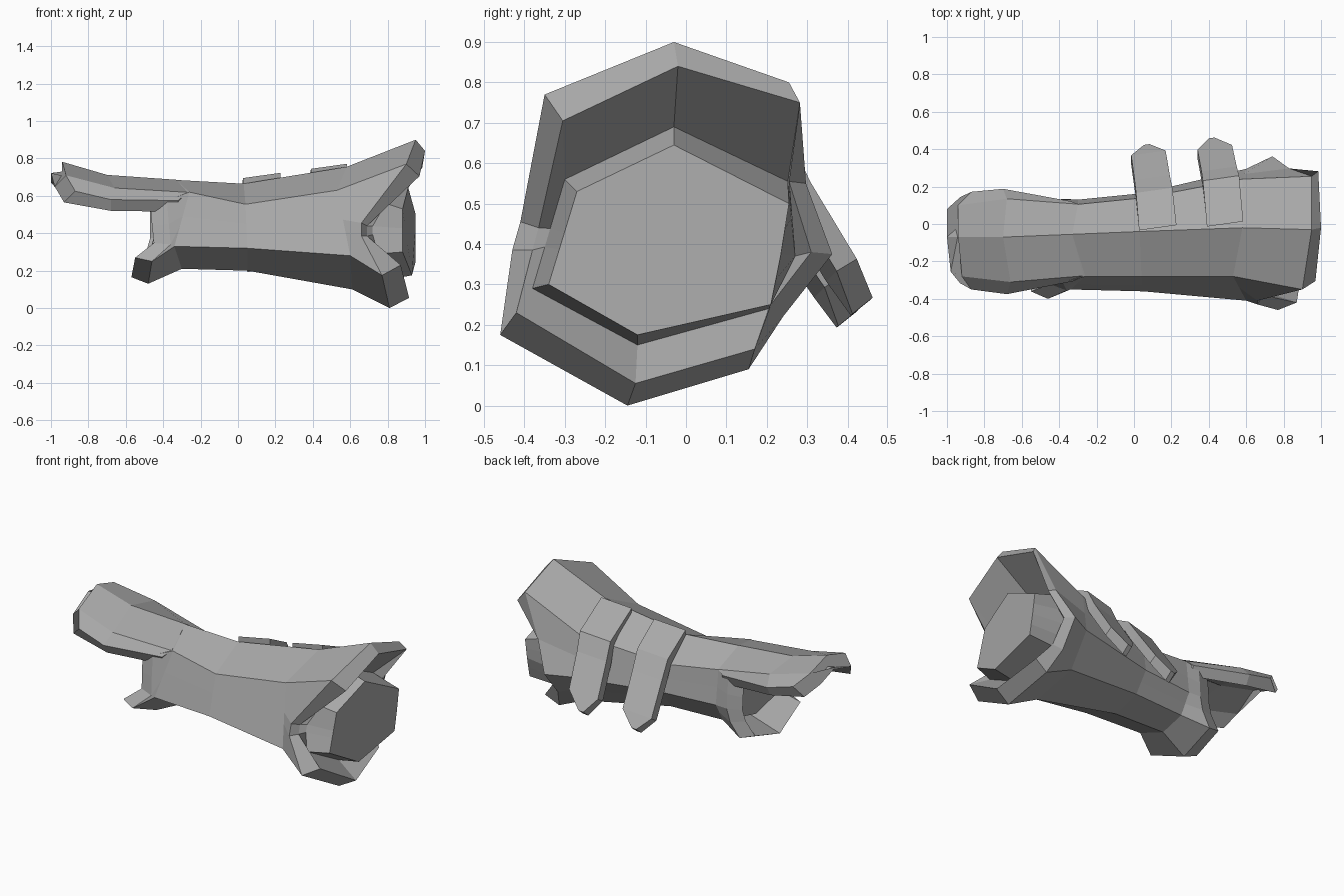
import bpy
import bmesh
from mathutils import Vector

default_cube = bpy.data.objects.get("Cube")
if default_cube:
    bpy.data.objects.remove(default_cube, do_unlink=True)

grey = bpy.data.materials.new("plain grey")
grey.use_nodes = True
grey_value = (0.4, 0.4, 0.4, 1)
grey.diffuse_color = grey_value
grey.node_tree.nodes["Principled BSDF"].inputs["Base Color"].default_value = grey_value


def loft(name, rings):
    """Skin closed rings of equal length and cap both ends, with flat faces."""
    mesh_builder = bmesh.new()
    vert_rings = [[mesh_builder.verts.new(point) for point in ring] for ring in rings]
    count = len(rings[0])
    for ring, following in zip(vert_rings, vert_rings[1:]):
        for i in range(count):
            j = (i + 1) % count
            mesh_builder.faces.new((ring[i], ring[j], following[j], following[i]))
    mesh_builder.faces.new(vert_rings[0])
    mesh_builder.faces.new(vert_rings[-1])
    bmesh.ops.recalc_face_normals(mesh_builder, faces=mesh_builder.faces)
    mesh = bpy.data.meshes.new(name)
    mesh_builder.to_mesh(mesh)
    mesh_builder.free()
    mesh.materials.append(grey)
    part = bpy.data.objects.new(name, mesh)
    bpy.context.collection.objects.link(part)
    return part


def with_notch_points(ring):
    """Add the in-between points where the front and back notches begin."""
    ridge, shoulder, lower, bottom, back_low, back_mid, back_up = map(Vector, ring)
    return [ridge, shoulder,
            shoulder.lerp(lower, 0.45), shoulder.lerp(lower, 0.62),
            lower, bottom, back_low, back_low.lerp(back_mid, 0.5),
            back_mid, back_mid.lerp(back_up, 0.5), back_up]


def shrink(ring, shift, factor):
    """Slide a wrist ring along x and pull it towards the arm's axis."""
    axis_y, axis_z = -.1, .4
    return [Vector((x + shift,
                    axis_y + (y - axis_y) * factor,
                    axis_z + (z - axis_z) * factor)) for x, y, z in ring]


# Sleeve sections run: ridge, front shoulder, front lower, bottom,
# back lower, back middle, back upper
elbow_section = with_notch_points([
    (.58, -.02, .755), (.53, -.28, .63), (.6, -.41, .28), (.61, -.13, .1),
    (.6, .16, .17), (.6, .295, .37), (.58, .24, .625)])
middle_section = with_notch_points([
    (.03, -.04, .665), (.04, -.28, .555), (.05, -.36, .32), (.05, -.1, .2),
    (.05, .08, .25), (.05, .165, .37), (.05, .14, .54)])
wrist_section = with_notch_points([
    (-.33, -.055, .685), (-.26, -.28, .62), (-.34, -.35, .33), (-.3, -.1, .21),
    (-.3, .06, .25), (-.3, .13, .37), (-.3, .105, .585)])

# Flared elbow rim with a notch at front and back, and its inner lip
elbow_rim = [
    (.95, -.03, .9), (.9, -.35, .77), (.66, -.41, .455), (.66, -.43, .385),
    (.77, -.46, .175), (.81, -.145, 0), (.78, .155, .09), (.73, .24, .22),
    (.74, .362, .375), (.83, .297, .55), (.95, .255, .8)]
elbow_lip = [
    (1, -.02, .84), (.97, -.305, .705), (.69, -.365, .44), (.69, -.38, .385),
    (.87, -.42, .23), (.915, -.125, .055), (.87, .17, .14), (.78, .21, .25),
    (.78, .31, .38), (.85, .255, .555), (.985, .282, .75)]

# Wrist rim with a tongue flaring out below
wrist_rim = [
    (-.4, -.06, .65), (-.38, -.31, .575), (-.37, -.335, .45), (-.36, -.355, .34),
    (-.46, -.4, .25), (-.48, -.13, .13), (-.46, .12, .2), (-.4, .13, .29),
    (-.38, .135, .37), (-.38, .13, .46), (-.38, .12, .55)]
wrist_lip = shrink(wrist_rim, -.09, .87)

# Arm stub inside the elbow flare
stub_end = with_notch_points([
    (.91, -.03, .645), (.88, -.27, .53), (.88, -.34, .3), (.93, -.12, .175),
    (.95, .21, .25), (.95, .235, .375), (.95, .255, .5)])
stub_root = with_notch_points([
    (.77, -.03, .69), (.79, -.3, .56), (.75, -.38, .29), (.79, -.12, .15),
    (.77, .205, .24), (.72, .27, .37), (.77, .252, .555)])
# Keep the stub's front tucked behind the notch lip
for point in stub_root[2:4]:
    point.x = .72

# Arm stub inside the wrist opening
wrist_root = shrink(wrist_section, -.07, .8)
wrist_end = shrink(wrist_section, -.12, .74)

loft("forearm_sleeve", [
    stub_end, stub_root, elbow_lip, elbow_rim, elbow_section, middle_section,
    wrist_section, wrist_rim, wrist_lip, wrist_root, wrist_end])


# Hand guard: a thin arched plate reaching past the wrist
def arch(points, lip):
    under = [(x - lip, -.07 + (y + .07) * .88, z - .06) for x, y, z in points]
    return points + under[::-1]


loft("hand_guard", [
    arch([(-.32, -.305, .575), (-.27, -.277, .619), (-.33, -.055, .686),
          (-.3, .106, .587), (-.34, .122, .565)], 0),
    arch([(-.68, -.375, .58), (-.66, -.31, .642), (-.7, -.07, .712),
          (-.68, .135, .67), (-.7, .188, .61)], 0),
    arch([(-.87, -.35, .625), (-.92, -.28, .71), (-.94, -.07, .782),
          (-.94, .1, .73), (-.87, .172, .655)], .06)])


# Two pointed straps draped over the back
def strap(name, path):
    rings = []
    for x, y, z, half_width, inset_y, inset_z in path:
        slant = half_width * .14
        rings.append([(x - half_width, y - slant, z - slant),
                      (x + half_width, y + slant, z + slant),
                      (x + half_width, y + slant - inset_y, z + slant - inset_z),
                      (x - half_width, y - slant - inset_y, z - slant - inset_z)])
    loft(name, rings)


strap("wrist_side_strap", [
    (.127, -.02, .709, .1, 0, .05), (.108, .18, .605, .097, .03, .05),
    (.097, .25, .5, .094, .05, .03), (.077, .38, .31, .092, .05, .03),
    (.068, .425, .235, .015, .05, .04)])
strap("elbow_side_strap", [
    (.487, 0, .758, .097, 0, .05), (.465, .245, .645, .097, .03, .05),
    (.455, .295, .54, .094, .05, .03), (.432, .41, .35, .092, .05, .03),
    (.415, .46, .265, .015, .05, .04)])
